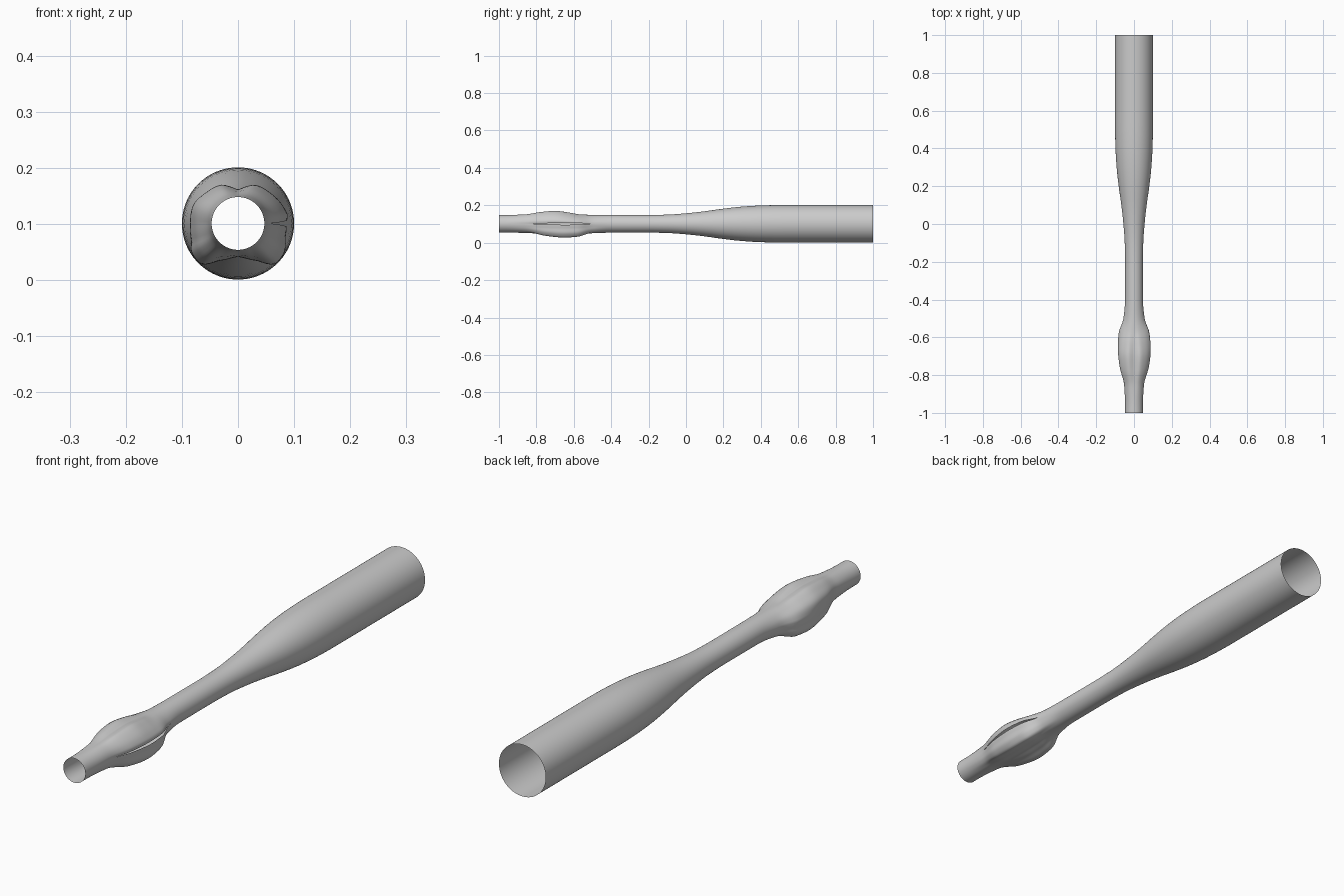
import bpy, bmesh, math

if "Cube" in bpy.data.objects:
    bpy.data.objects.remove(bpy.data.objects["Cube"])


def curve(points, t):
    """Smooth interpolation through (t, value) pairs (limited-slope Hermite)."""
    if t <= points[0][0]:
        return points[0][1]
    if t >= points[-1][0]:
        return points[-1][1]

    def slope(i):
        if i == 0 or i == len(points) - 1:
            return 0.0
        (x0, v0), (x1, v1), (x2, v2) = points[i - 1:i + 2]
        a, b = (v1 - v0) / (x1 - x0), (v2 - v1) / (x2 - x1)
        return 0.0 if a * b <= 0 else 2 * a * b / (a + b)

    for i in range(len(points) - 1):
        (x0, v0), (x1, v1) = points[i], points[i + 1]
        if x0 <= t <= x1:
            h = x1 - x0
            s = (t - x0) / h
            return (v0 * (1 + 2 * s) * (1 - s) ** 2 + v1 * s * s * (3 - 2 * s)
                    + h * s * (1 - s) * (slope(i) * (1 - s) - slope(i + 1) * s))


# Plain tube radius along y
RADIUS = [(-1, .047), (-.5, .0475), (-.2, .047), (-.1, .049), (0, .056),
          (.1, .067), (.2, .081), (.3, .092), (.4, .098), (.5, .1), (1, .1)]
# Bulge cross-section, angle in degrees from +x
BULGE = [(0, .087), (10, .091), (20, .088), (45, .080), (65, .076), (80, .066),
         (90, .061), (100, .066), (115, .076), (135, .080), (160, .088),
         (180, .086), (200, .089), (213, .098), (225, .099), (245, .073),
         (270, .060), (295, .073), (315, .099), (327, .098), (345, .088), (360, .087)]
# Bulge strength along y: sides / underside, and top
SIDE = [(-.97, 0), (-.85, .13), (-.75, .75), (-.65, 1), (-.58, .88), (-.5, .22), (-.4, 0)]
TOP = [(-.97, 0), (-.86, .22), (-.78, .75), (-.7, 1), (-.63, .65), (-.56, .15), (-.47, 0)]
# Half-angle of the slit on the right side
SLIT = [(-.84, 0), (-.75, .035), (-.65, .06), (-.57, .05), (-.5, 0)]

COLS = 96
ys = [-1 + .015 * i for i in range(46)] + [-.31 + .0437 * i for i in range(30)] + [1.0]

# Hollow tube with pinched bulge
bm = bmesh.new()
rows = []
for y in ys:
    base, gap = curve(RADIUS, y), curve(SLIT, y)
    side, top = curve(SIDE, y), curve(TOP, y)
    row = []
    for c in range(COLS + 1):
        a = gap + (2 * math.pi - 2 * gap) * c / COLS
        k = max(0.0, math.sin(a))
        w = side * (1 - k) + top * k
        r = base + (curve(BULGE, math.degrees(a)) - base) * w
        row.append(bm.verts.new((r * math.cos(a), y, .101 + r * math.sin(a))))
    rows.append(row)
for lo, hi in zip(rows, rows[1:]):
    for c in range(COLS):
        bm.faces.new((lo[c], hi[c], hi[c + 1], lo[c + 1]))
bmesh.ops.remove_doubles(bm, verts=bm.verts, dist=1e-5)
bmesh.ops.recalc_face_normals(bm, faces=bm.faces)

mesh = bpy.data.meshes.new("hollow_tube")
bm.to_mesh(mesh)
bm.free()
tube = bpy.data.objects.new("hollow_tube", mesh)
bpy.context.collection.objects.link(tube)
bpy.context.view_layer.objects.active = tube
tube.select_set(True)
bpy.ops.object.shade_smooth_by_angle(angle=math.radians(40))
